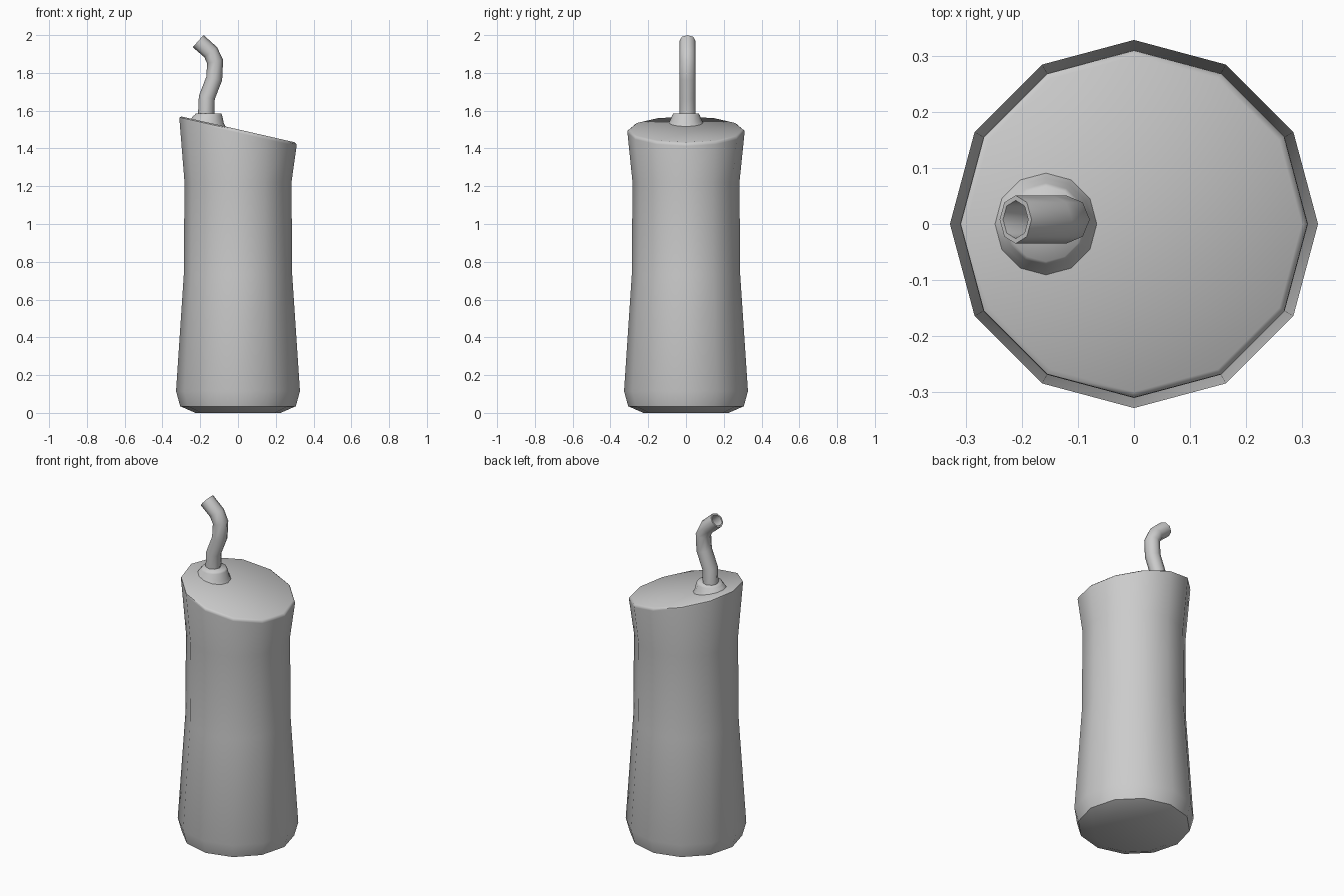
import bpy, bmesh
from math import cos, sin, pi, radians
from mathutils import Vector

if "Cube" in bpy.data.objects:
    bpy.data.objects.remove(bpy.data.objects["Cube"])

TILT = -0.228  # slope of the slanted top along x


def ring(bm, r, z, n, cx=0.0, tilt=0.0):
    pts = [(cx + r * cos(2 * pi * i / n), r * sin(2 * pi * i / n)) for i in range(n)]
    return [bm.verts.new((x, y, z + tilt * x)) for x, y in pts]


def bridge(bm, a, b):
    n = len(a)
    for i in range(n):
        j = (i + 1) % n
        bm.faces.new((a[i], a[j], b[j], b[i]))


def finish(bm, name, angle):
    bmesh.ops.recalc_face_normals(bm, faces=bm.faces)
    me = bpy.data.meshes.new(name)
    bm.to_mesh(me)
    bm.free()
    ob = bpy.data.objects.new(name, me)
    bpy.context.collection.objects.link(ob)
    bpy.ops.object.select_all(action='DESELECT')
    ob.select_set(True)
    bpy.context.view_layer.objects.active = ob
    bpy.ops.object.shade_smooth_by_angle(angle=radians(angle))
    return ob


def lathe(name, profile, n, cx=0.0, angle=40):
    # profile rows: radius, height, tilt
    bm = bmesh.new()
    rings = [ring(bm, r, z, n, cx, t) for r, z, t in profile]
    for a, b in zip(rings, rings[1:]):
        bridge(bm, a, b)
    bm.faces.new(rings[0][::-1])
    bm.faces.new(rings[-1])
    return finish(bm, name, angle)


# bottle body with slanted top
lathe("bottle_body", [
    (0.225, 0.0, 0), (0.306, 0.035, 0), (0.328, 0.115, 0), (0.287, 0.73, 0),
    (0.283, 1.22, 0), (0.310, 1.483, TILT), (0.309, 1.494, TILT), (0.299, 1.501, TILT),
], 12, angle=50)

# collar around the straw
lathe("straw_collar", [
    (0.093, 1.497, TILT), (0.082, 1.516, TILT), (0.073, 1.576, 0), (0.067, 1.586, 0),
], 12, cx=-0.157, angle=60)

# bent hollow straw
path = [Vector((x, 0.008, z)) for x, z in (
    (-0.17, 1.55), (-0.165, 1.67), (-0.126, 1.77), (-0.121, 1.86),
    (-0.145, 1.91), (-0.211, 1.968))]
bm = bmesh.new()


def tube(radius, n=8):
    rings = []
    for i, p in enumerate(path):
        d0 = (p - path[max(i - 1, 0)]).normalized()
        d1 = (path[min(i + 1, len(path) - 1)] - p).normalized()
        d = (d0 + d1).normalized()
        side = Vector((0, 1, 0))
        up = side.cross(d)
        rings.append([bm.verts.new(p + radius * (cos(2 * pi * k / n) * up + sin(2 * pi * k / n) * side))
                      for k in range(n)])
    for a, b in zip(rings, rings[1:]):
        bridge(bm, a, b)
    return rings


outer, inner = tube(0.043), tube(0.034)
bridge(bm, outer[-1], inner[-1])
bridge(bm, outer[0], inner[0])
finish(bm, "straw", 50)
